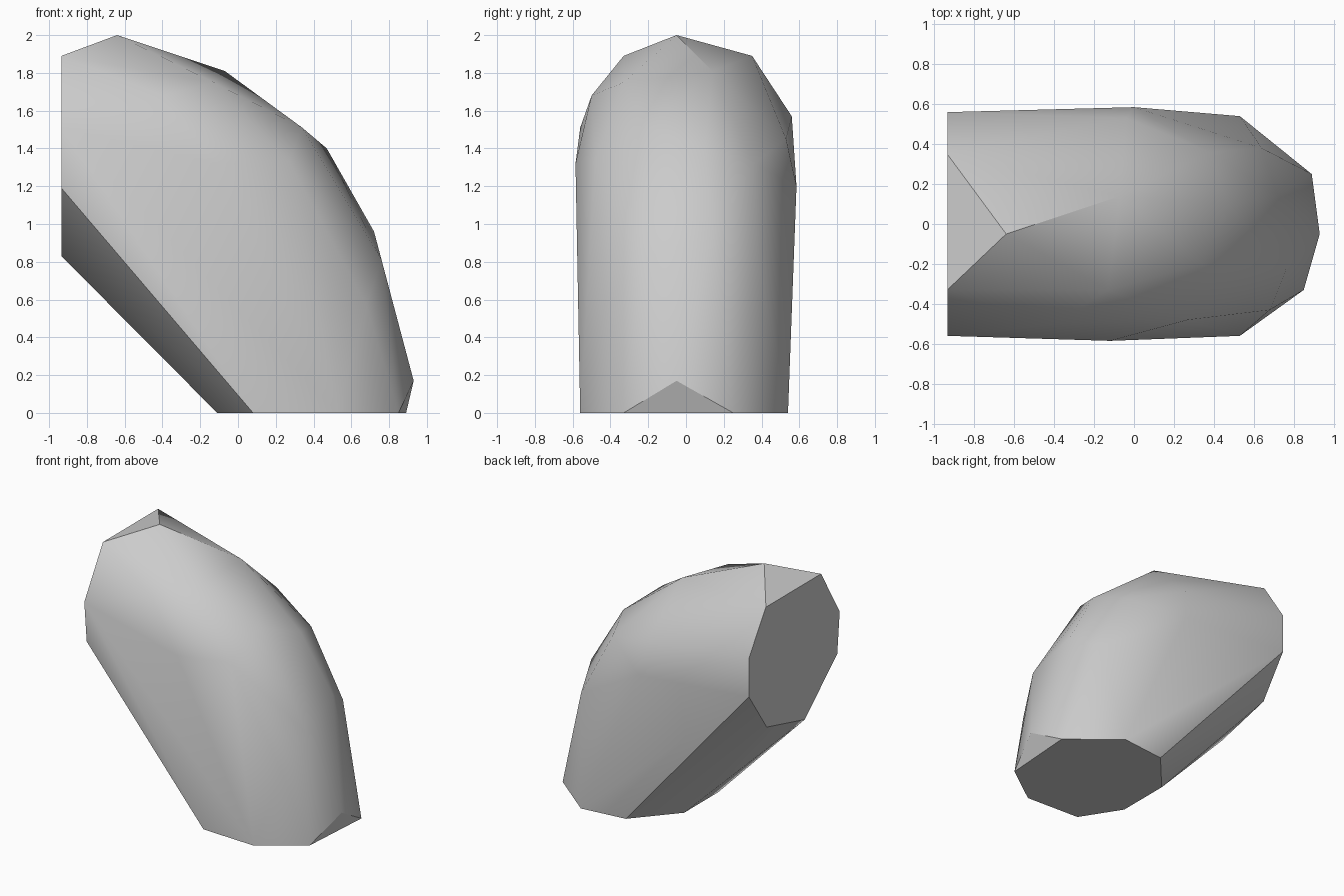
import bpy
import bmesh
import math

if "Cube" in bpy.data.objects:
    bpy.data.objects.remove(bpy.data.objects["Cube"], do_unlink=True)

# One plain grey for the whole bent body
grey = bpy.data.materials.new("plain_grey")
grey.use_nodes = True
colour = (0.6, 0.6, 0.6, 1)
grey.diffuse_color = colour
grey.node_tree.nodes["Principled BSDF"].inputs["Base Color"].default_value = colour

# Upright end cap as (y, z) and flat foot as (x, y)
cap = [(.35, 1.89), (.56, 1.57), (.56, 1.27), (.34, .95),
       (-.13, .83), (-.53, 1.19), (-.56, 1.51), (-.33, 1.89)]
foot = [(.89, .25), (.53, .54), (.17, .5), (-.11, .18),
        (-.11, -.24), (.08, -.54), (.53, -.56), (.85, -.33)]

# Outer bend ridge, then the two flanks
ridge = [(-.64, -.05, 2), (-.07, .14, 1.81), (.34, -.2, 1.51),
         (.47, .1, 1.4), (.72, .14, .96), (.76, -.23, .81), (.93, -.05, .17)]
back_flank = [(-.04, .53, 1.45), (0, .585, 1.2), (.38, .36, 1.32), (.64, .38, .81)]
front_flank = [(-.4, -.5, 1.68), (-.13, -.33, 1.75), (-.12, -.585, 1.32),
               (.27, -.48, 1.33), (.68, -.43, .57)]

points = [(-.935, y, z) for y, z in cap] + [(x, y, 0) for x, y in foot]
points += ridge + back_flank + front_flank

# Wrap the sections in one faceted convex skin
bm = bmesh.new()
for p in points:
    bm.verts.new(p)
hull = bmesh.ops.convex_hull(bm, input=bm.verts[:])
loose = {g for g in hull["geom_interior"] + hull["geom_unused"]
         if isinstance(g, bmesh.types.BMVert)}
bmesh.ops.delete(bm, geom=list(loose), context="VERTS")
bmesh.ops.dissolve_limit(bm, angle_limit=math.radians(1),
                         verts=bm.verts[:], edges=bm.edges[:])
bmesh.ops.recalc_face_normals(bm, faces=bm.faces[:])
mesh = bpy.data.meshes.new("bent_body")
bm.to_mesh(mesh)
bm.free()
mesh.materials.append(grey)

body = bpy.data.objects.new("bent_body", mesh)
bpy.context.collection.objects.link(body)
bpy.ops.object.select_all(action="DESELECT")
body.select_set(True)
bpy.context.view_layer.objects.active = body
bpy.ops.object.shade_smooth_by_angle(angle=math.radians(30))
